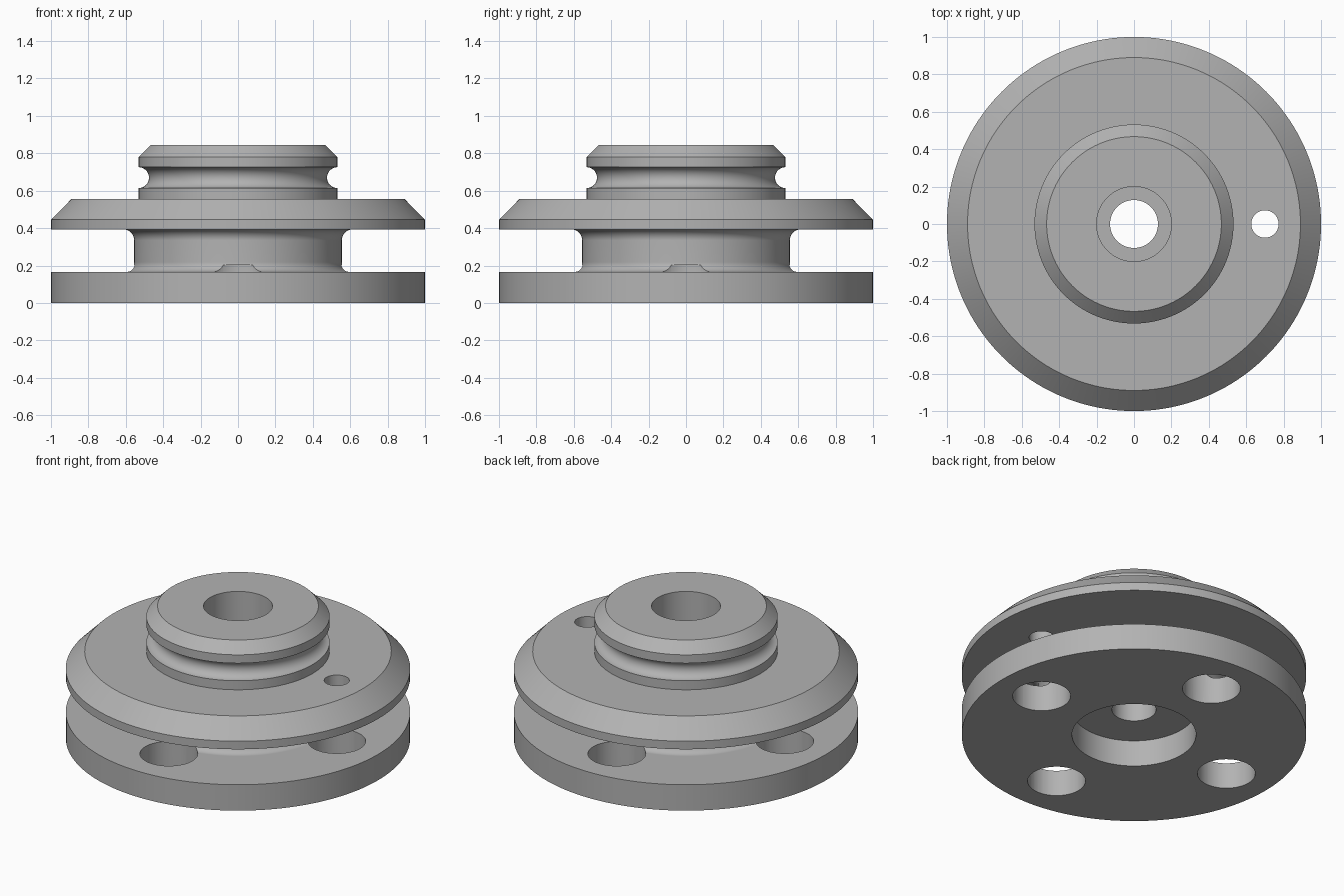
import bpy, bmesh
from math import sin, cos, pi, radians

if "Cube" in bpy.data.objects:
    bpy.data.objects.remove(bpy.data.objects["Cube"], do_unlink=True)

SEGMENTS = 160

grey = bpy.data.materials.new("machined_grey")
grey.use_nodes = True
colour = (0.45, 0.45, 0.45, 1)
grey.diffuse_color = colour
grey.node_tree.nodes["Principled BSDF"].inputs["Base Color"].default_value = colour


def arc(r, z, radius, start, end, steps=8):
    """Points (radius, height) along an arc of the profile."""
    angles = [radians(start + (end - start) * i / steps) for i in range(steps + 1)]
    return [(r + radius * cos(a), z + radius * sin(a)) for a in angles]


def lathe(name, profile):
    """Revolve a closed profile about z."""
    bm = bmesh.new()
    rings = [[bm.verts.new((r * cos(2 * pi * i / SEGMENTS), r * sin(2 * pi * i / SEGMENTS), z))
              for i in range(SEGMENTS)] for r, z in profile]
    for a, b in zip(rings, rings[1:] + rings[:1]):
        for i in range(SEGMENTS):
            j = (i + 1) % SEGMENTS
            bm.faces.new((a[i], a[j], b[j], b[i]))
    bmesh.ops.recalc_face_normals(bm, faces=bm.faces)
    mesh = bpy.data.meshes.new(name)
    bm.to_mesh(mesh)
    bm.free()
    mesh.materials.append(grey)
    obj = bpy.data.objects.new(name, mesh)
    bpy.context.collection.objects.link(obj)
    return obj


def drill(target, x, y, radius, bottom, top):
    """Cut a vertical round hole."""
    bpy.ops.mesh.primitive_cylinder_add(vertices=64, radius=radius, depth=top - bottom,
                                        location=(x, y, (top + bottom) / 2))
    cutter = bpy.context.object
    cutter.name = "hole_cutter"
    cutter.hide_render = True
    cutter.data.materials.append(grey)
    bpy.context.view_layer.objects.active = target
    cut = target.modifiers.new("hole", "BOOLEAN")
    cut.operation = "DIFFERENCE"
    cut.solver = "EXACT"
    cut.object = cutter
    bpy.ops.object.modifier_apply(modifier=cut.name)
    bpy.data.objects.remove(cutter, do_unlink=True)


# Base plate, waist with fillets, chamfered flange and grooved collar
outer = [(0.36, 0), (1, 0), (1, 0.166)]
outer += arc(0.607, 0.218, 0.052, 270, 180)
outer += arc(0.613, 0.335, 0.058, 180, 90)
outer += [(1, 0.393), (1, 0.445), (0.89, 0.556), (0.532, 0.556)]
outer += arc(0.532, 0.67, 0.056, 270, 90, 16)
outer += [(0.532, 0.78), (0.467, 0.845)]

# Stepped bore and underside recess
bore = [(0.2, 0.845), (0.2, 0.33), (0.128, 0.33), (0.128, 0.168), (0.36, 0.168)]

hub = lathe("flanged_hub", outer + bore)

# Four mounting holes in the base and one small hole in the flange
for x, y in ((1, 0), (0, 1), (-1, 0), (0, -1)):
    drill(hub, 0.7 * x, 0.7 * y, 0.168, -0.1, 0.204)
drill(hub, 0.7, 0, 0.073, 0.3, 0.7)

# Smooth round surfaces with crisp edges
bpy.ops.object.select_all(action="DESELECT")
hub.select_set(True)
bpy.context.view_layer.objects.active = hub
bpy.ops.object.shade_smooth_by_angle(angle=radians(25))
weighted = hub.modifiers.new("even_shading", "WEIGHTED_NORMAL")
weighted.keep_sharp = True
